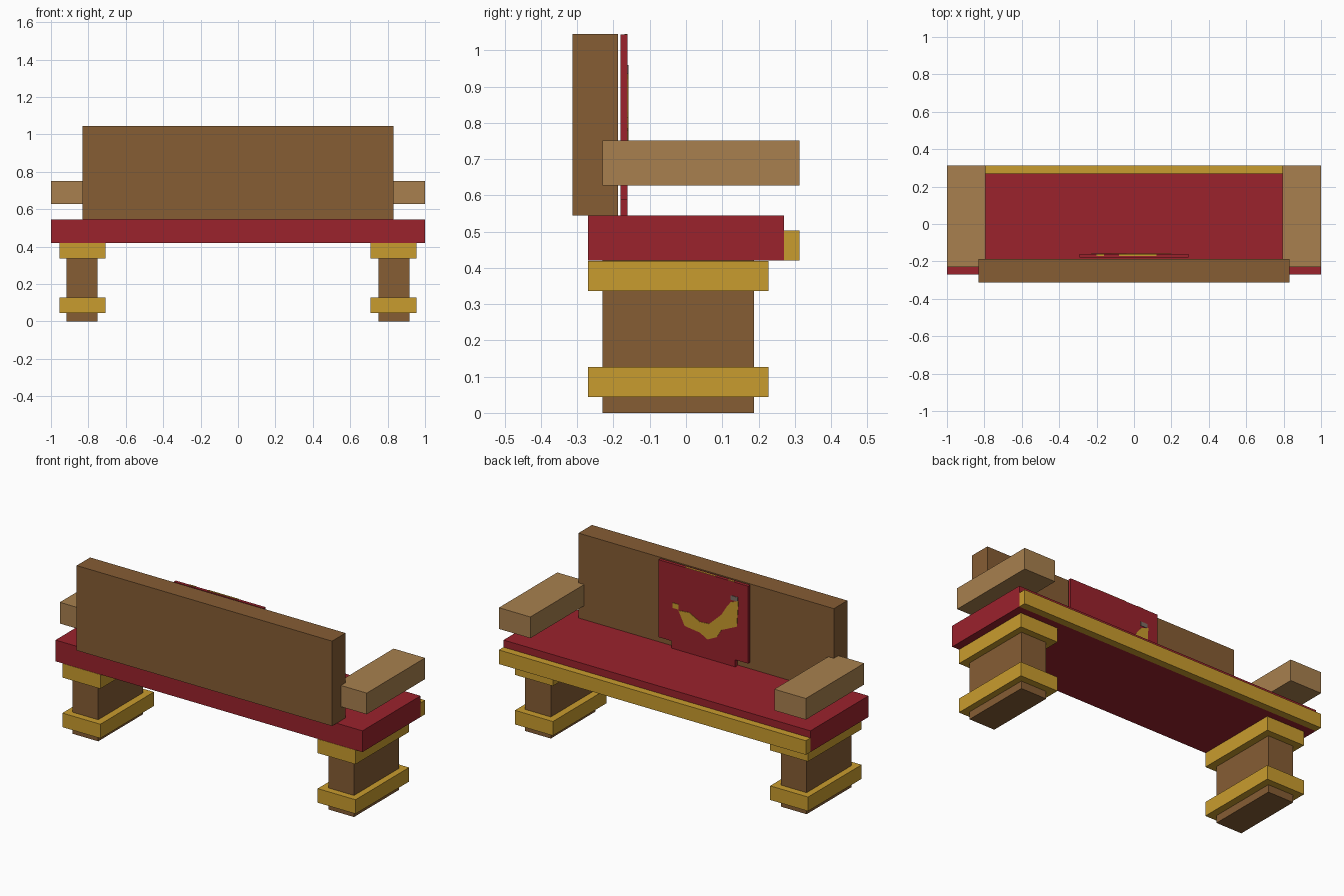
import bpy
import bmesh

if "Cube" in bpy.data.objects:
    bpy.data.objects.remove(bpy.data.objects["Cube"], do_unlink=True)


def material(name, rgb):
    lin = [((c / 255 + 0.055) / 1.055) ** 2.4 for c in rgb] + [1.0]
    mat = bpy.data.materials.new(name)
    mat.use_nodes = True
    mat.diffuse_color = lin
    mat.node_tree.nodes["Principled BSDF"].inputs["Base Color"].default_value = lin
    return mat


dark_wood = material("dark wood", (134, 93, 52))
light_wood = material("light wood", (168, 128, 78))
red = material("red cloth", (155, 34, 44))
gold = material("gold", (201, 156, 46))
grey = material("grey", (125, 110, 100))


def finish(name, bm, mat):
    bmesh.ops.recalc_face_normals(bm, faces=bm.faces)
    mesh = bpy.data.meshes.new(name)
    bm.to_mesh(mesh)
    bm.free()
    mesh.materials.append(mat)
    obj = bpy.data.objects.new(name, mesh)
    bpy.context.collection.objects.link(obj)
    return obj


def box(name, mat, x, y, z):
    """Box given by its (low, high) limits on each axis."""
    bm = bmesh.new()
    bmesh.ops.create_cube(bm, size=1)
    for v in bm.verts:
        v.co = [lim[0] if c < 0 else lim[1] for c, lim in zip(v.co, (x, y, z))]
    return finish(name, bm, mat)


def plate(name, mat, outline, y0, y1):
    """Upright plate with an x-z outline, extruded along y."""
    bm = bmesh.new()
    face = bm.faces.new([bm.verts.new((x, y0, z)) for x, z in outline])
    out = bmesh.ops.extrude_face_region(bm, geom=[face])
    for v in out["geom"]:
        if isinstance(v, bmesh.types.BMVert):
            v.co.y = y1
    return finish(name, bm, mat)


# Seat, front trim and backrest
box("seat", red, (-1, 1), (-0.27, 0.27), (0.42, 0.545))
box("seat_trim", gold, (-1, 1), (0.27, 0.313), (0.42, 0.503))
box("backrest", dark_wood, (-0.832, 0.832), (-0.313, -0.188), (0.545, 1.045))

# Armrests and banded legs on both sides
for side, s in (("left", 1), ("right", -1)):
    def mirrored(a, b):
        return sorted((s * a, s * b))

    box(side + "_armrest", light_wood, mirrored(0.795, 1), (-0.23, 0.313), (0.627, 0.752))
    box(side + "_leg", dark_wood, mirrored(0.75, 0.917), (-0.23, 0.187), (0, 0.42))
    for part, low in (("lower", 0.044), ("upper", 0.336)):
        box(f"{side}_{part}_leg_band", gold, mirrored(0.708, 0.955),
            (-0.27, 0.228), (low, low + 0.083))

# Hanging banner with notched lower corners
w, n, bottom, top = 0.292, 0.208, 0.545, 1.043
step = bottom + 0.042
plate("banner", red, [(-w, top), (-w, step), (-n, step), (-n, bottom),
                      (n, bottom), (n, step), (w, step), (w, top)], -0.18, -0.161)

# Crescent emblem on the banner
crescent = [(0.16, 0.78), (0.12, 0.70), (0.02, 0.687), (-0.03, 0.66), (-0.09, 0.69),
            (-0.12, 0.74), (-0.22, 0.786), (-0.23, 0.94), (-0.18, 0.92), (-0.15, 0.88),
            (-0.12, 0.83), (-0.04, 0.755), (0.02, 0.75), (0.09, 0.786)]
plate("emblem_crescent", gold, crescent, -0.161, -0.158)
box("emblem_dot", gold, (0.16, 0.2), (-0.161, -0.158), (0.785, 0.815))
box("emblem_tip", grey, (-0.225, -0.18), (-0.161, -0.158), (0.935, 0.96))

# Gold stitches along the banner's top edge
for name, x in (("long", (-0.08, 0.12)), ("short", (-0.2, -0.16))):
    box(name + "_top_stitch", gold, x, (-0.17, -0.161), (top, top + 0.002))
